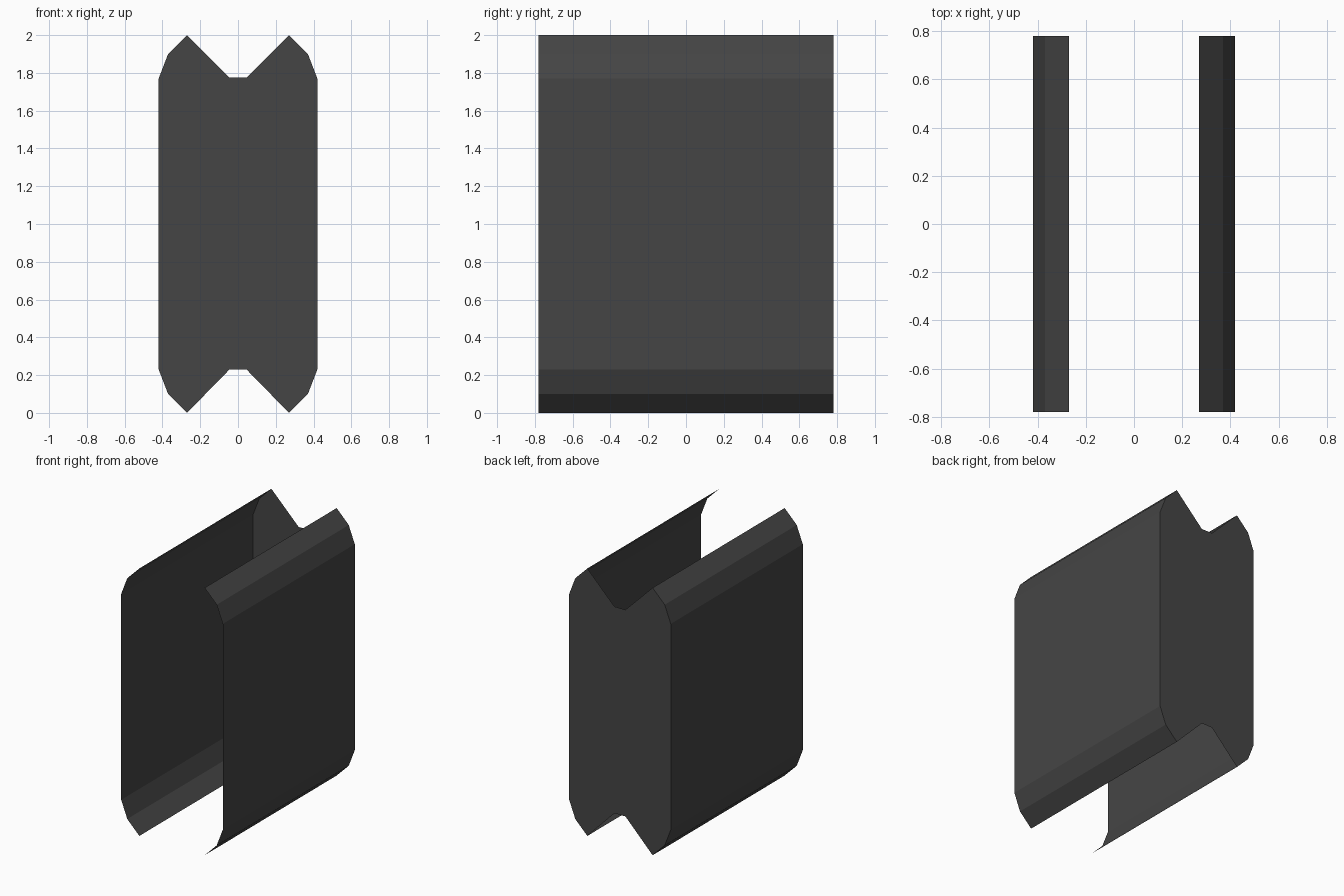
import bpy
import bmesh

if "Cube" in bpy.data.objects:
    bpy.data.objects.remove(bpy.data.objects["Cube"])

HALF_DEPTH = 0.78

charcoal = bpy.data.materials.new("charcoal")
charcoal.diffuse_color = (0.06, 0.06, 0.06, 1)
charcoal.use_nodes = True
charcoal.node_tree.nodes["Principled BSDF"].inputs["Base Color"].default_value = charcoal.diffuse_color

# Bent lip at the top of a side wall, from the tip down (x, z)
lip = [(0.27, 2.0), (0.37, 1.9), (0.42, 1.77)]
wall_profile = lip + [(x, 2 - z) for x, z in reversed(lip)]


def make_sheet(name, faces):
    """Build a thin sheet object from a list of face corner loops."""
    bm = bmesh.new()
    for corners in faces:
        bm.faces.new([bm.verts.new(c) for c in corners])
    bmesh.ops.remove_doubles(bm, verts=bm.verts, dist=0.0001)
    mesh = bpy.data.meshes.new(name)
    bm.to_mesh(mesh)
    bm.free()
    mesh.materials.append(charcoal)
    obj = bpy.data.objects.new(name, mesh)
    bpy.context.collection.objects.link(obj)


# Side walls with folded lips, normals outwards
for name, side in (("right_wall", 1), ("left_wall", -1)):
    faces = []
    for (xa, za), (xb, zb) in zip(wall_profile, wall_profile[1:]):
        quad = [(side * xa, -HALF_DEPTH, za), (side * xb, -HALF_DEPTH, zb),
                (side * xb, HALF_DEPTH, zb), (side * xa, HALF_DEPTH, za)]
        faces.append(quad if side > 0 else quad[::-1])
    make_sheet(name, faces)

# Back plate: same outline with notches at the top and bottom; front stays open
right_half = [(0.045, 1.775)] + wall_profile + [(0.045, 0.23)]
outline = right_half + [(-x, z) for x, z in reversed(right_half)]
make_sheet("back_plate", [[(x, HALF_DEPTH, z) for x, z in reversed(outline)]])
